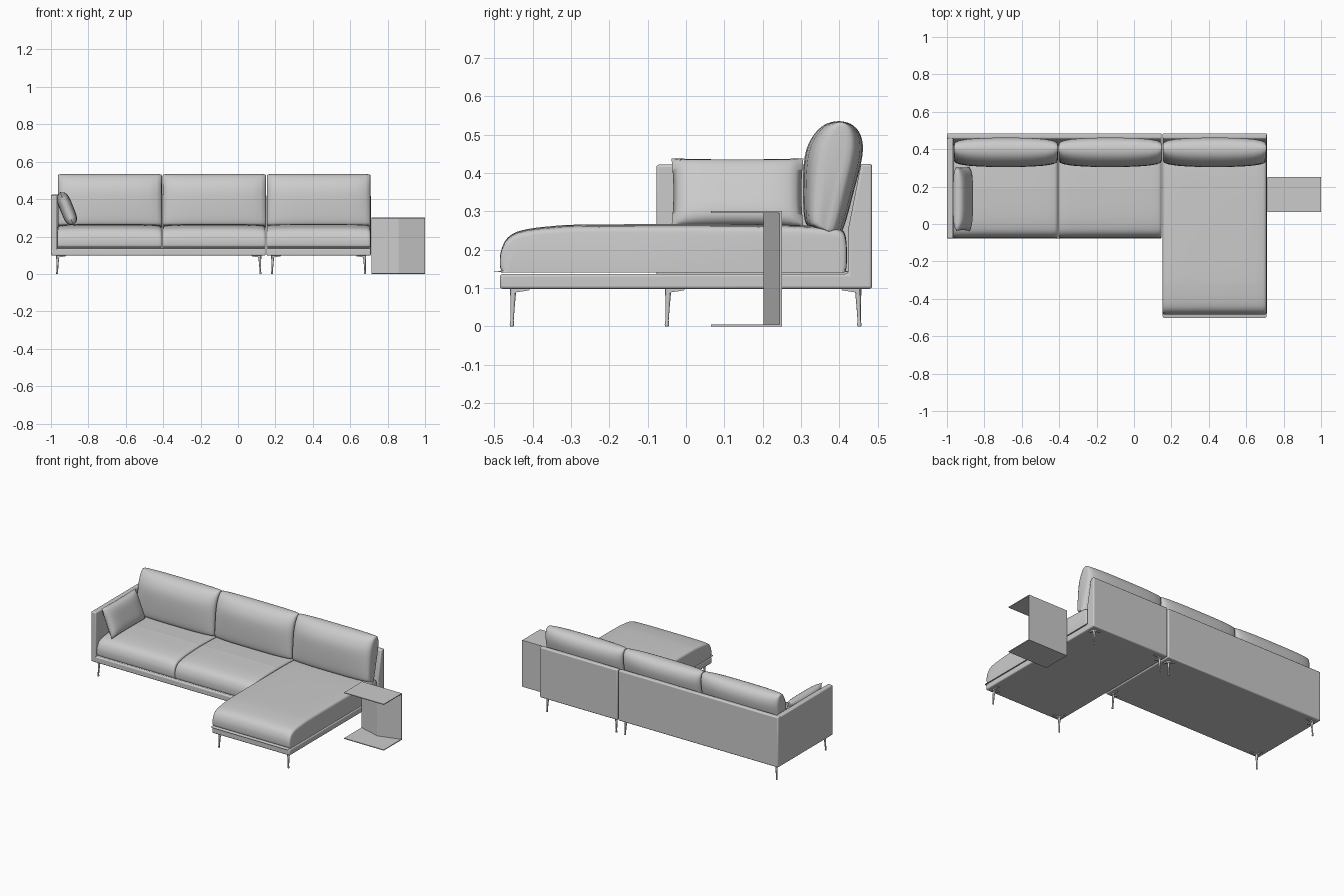
import bpy, bmesh, math
from mathutils import Vector, Matrix

if "Cube" in bpy.data.objects:
    bpy.data.objects.remove(bpy.data.objects["Cube"])


def material(name, c):
    m = bpy.data.materials.new(name)
    m.diffuse_color = (*c, 1)
    m.use_nodes = True
    m.node_tree.nodes["Principled BSDF"].inputs["Base Color"].default_value = m.diffuse_color
    return m


FABRIC = material("light_grey", (0.6, 0.6, 0.6))


def finish(bm, name, bevel=0, angle=40):
    bmesh.ops.recalc_face_normals(bm, faces=bm.faces)
    me = bpy.data.meshes.new(name)
    bm.to_mesh(me)
    bm.free()
    me.materials.append(FABRIC)
    ob = bpy.data.objects.new(name, me)
    bpy.context.collection.objects.link(ob)
    if bevel:
        mod = ob.modifiers.new("soft_edges", 'BEVEL')
        mod.width, mod.segments, mod.limit_method = bevel, 3, 'ANGLE'
    bpy.ops.object.select_all(action='DESELECT')
    ob.select_set(True)
    bpy.context.view_layer.objects.active = ob
    bpy.ops.object.shade_smooth_by_angle(angle=math.radians(angle))
    return ob


def bridge(bm, rings):
    """Skin closed rings of points and cap both ends."""
    vs = [[bm.verts.new(p) for p in r] for r in rings]
    n = len(vs[0])
    for a, b in zip(vs, vs[1:]):
        for i in range(n):
            bm.faces.new((a[i], a[(i + 1) % n], b[(i + 1) % n], b[i]))
    bm.faces.new(vs[0])
    bm.faces.new(vs[-1])


def smooth_loop(pts, steps=4):
    """Closed Catmull-Rom curve through the points."""
    out, n = [], len(pts)
    for i in range(n):
        a, b, c, d = (Vector(pts[(i + k) % n]) for k in (-1, 0, 1, 2))
        for s in range(steps):
            t = s / steps
            out.append(0.5 * (2 * b + (c - a) * t + (2 * a - 5 * b + 4 * c - d) * t * t
                              + (3 * b - a - 3 * c + d) * t ** 3))
    return out


def cushion(name, profile, x0, x1, rings, centre, lean=0):
    """Side profile lofted along x; rings hold (u, depth scale, height scale)."""
    bm = bmesh.new()
    loop = smooth_loop(profile)
    cy, cz = centre
    full = [(-u, sy, sz) for u, sy, sz in rings] + [r for r in reversed(rings) if r[0] > 0]
    out = []
    for u, sy, sz in full:
        x = (x0 + x1) / 2 + u * (x1 - x0) / 2
        ring = []
        for y, z in loop:
            mid = cy + lean * (z - cz)
            ring.append((x, mid + (y - mid) * sy, cz + (z - cz) * sz))
        out.append(ring)
    bridge(bm, out)
    return finish(bm, name, angle=60)


def extrude_x(name, profile, x0, x1, bevel):
    bm = bmesh.new()
    bridge(bm, [[(x, y, z) for y, z in profile] for x in (x0, x1)])
    return finish(bm, name, bevel)


def box(name, lo, hi, bevel=0):
    return extrude_x(name, [(lo[1], lo[2]), (hi[1], lo[2]), (hi[1], hi[2]), (lo[1], hi[2])],
                     lo[0], hi[0], bevel)


# Frames: base platform and leaning back in one profile, plus the left arm
def frame(name, x0, x1, front):
    extrude_x(name, [(front, 0.098), (0.485, 0.098), (0.485, 0.424), (0.456, 0.424),
                     (0.422, 0.25), (0.422, 0.137), (front, 0.137)], x0, x1, 0.007)


frame("sofa_frame", -1.0, 0.148, -0.077)
frame("chaise_frame", 0.153, 0.71, -0.485)
box("arm", (-1.0, -0.077, 0.098), (-0.966, 0.48, 0.422), 0.007)


# Seat cushions: rounded front, gently crowned top
def seat(name, x0, x1, f):
    prof = [(f, 0.165), (f + 0.004, 0.146), (f + 0.018, 0.141), (0.0 if f < -0.2 else 0.15, 0.141),
            (0.40, 0.141), (0.415, 0.146), (0.419, 0.165), (0.417, 0.23), (0.40, 0.255),
            (0.34, 0.262), (0.2, 0.266), (f + 0.25, 0.266), (f + 0.13, 0.261),
            (f + 0.055, 0.25), (f + 0.02, 0.231), (f + 0.003, 0.198)]
    k = 0.46 / (0.42 - f)
    rings = [(1, 1 - 0.04 * k, 0.84), (0.992, 1 - 0.014 * k, 0.9), (0.975, 1 - 0.004 * k, 0.94),
             (0.93, 1, 0.965), (0.8, 1, 0.985), (0.5, 1, 1), (0, 1, 1)]
    cushion(name, prof, x0, x1, rings, ((f + 0.42) / 2, 0.141))


seat("seat_left", -0.965, -0.408, -0.075)
seat("seat_middle", -0.404, 0.147, -0.075)
seat("seat_chaise", 0.153, 0.708, -0.485)

# Back cushions: plump leaning pillows
back = [(0.31, 0.275), (0.33, 0.258), (0.365, 0.249), (0.395, 0.243), (0.412, 0.26),
        (0.437, 0.35), (0.459, 0.44), (0.458, 0.49), (0.437, 0.523), (0.40, 0.535),
        (0.36, 0.525), (0.328, 0.492), (0.309, 0.44), (0.305, 0.35)]
plump = [(1, 0.3, 0.93), (0.994, 0.5, 0.965), (0.97, 0.64, 0.985), (0.9, 0.77, 0.99),
         (0.75, 0.89, 0.995), (0.5, 0.97, 1), (0.25, 1, 1), (0, 1, 1)]
for label, x0, x1 in (("left", -0.962, -0.407), ("middle", -0.403, 0.15), ("right", 0.154, 0.708)):
    cushion("back_cushion_" + label, back, x0, x1, plump, (0.381, 0.39), 0.2)

# Throw pillow leaning on the arm
bm = bmesh.new()
bmesh.ops.create_grid(bm, x_segments=20, y_segments=20, size=1)
top = list(bm.faces)
dup = bmesh.ops.duplicate(bm, geom=bm.verts[:] + bm.edges[:] + top)
lower = {v for v in dup["geom"] if isinstance(v, bmesh.types.BMVert)}
for v in bm.verts:
    u, w = v.co.x, v.co.y
    puff = max(0, (1 - u ** 4) * (1 - w ** 4)) ** 0.5
    v.co = (u * 0.172 * (1 - 0.03 * (1 - w * w) * u * u), w * 0.096 * (1 - 0.03 * (1 - u * u) * w * w),
            0.036 * puff * (-1 if v in lower else 1))
bmesh.ops.remove_doubles(bm, verts=bm.verts, dist=0.0003)
tilt = math.radians(22)
up = Vector((-math.sin(tilt), 0, math.cos(tilt)))
side = Vector((0, 1, 0))
rot = Matrix((side, up, side.cross(up))).transposed().to_4x4()
bmesh.ops.transform(bm, matrix=Matrix.Translation((-0.915, 0.134, 0.349)) @ rot, verts=bm.verts)
finish(bm, "throw_pillow", angle=80)


# Legs: slim tapered posts with a corner bracket pointing inwards
def leg(name, x, y, dx, dy):
    bm = bmesh.new()
    rings = []
    for z, r in ((0, 0.0045), (0.004, 0.0058), (0.010, 0.005), (0.016, 0.0042), (0.05, 0.0055),
                 (0.085, 0.0072), (0.1, 0.0085)):
        s = z * 0.04
        rings.append([(x + dx * s + r * math.cos(a * math.pi / 6),
                       y + dy * s + r * math.sin(a * math.pi / 6), z) for a in range(12)])
    bridge(bm, rings)
    for ax, ay in ((dx, 0), (0, dy)):
        px, py = 0.005 * abs(ay), 0.005 * abs(ax)
        prof = [(0, 0.1), (0.048, 0.1), (0.045, 0.094), (0.012, 0.089), (0, 0.08)]
        bridge(bm, [[(x + ax * d + px * s, y + ay * d + py * s, z) for d, z in prof] for s in (-1, 1)])
    finish(bm, name)


for label, xs, ys in (("sofa", (-0.967, 0.12), (-0.05, 0.452)), ("chaise", (0.182, 0.68), (-0.454, 0.452))):
    for i, x in enumerate(xs):
        for j, y in enumerate(ys):
            leg(f"{label}_leg_{i}{j}", x, y, 1 - 2 * i, 1 - 2 * j)

# Side table: two thin plates joined by a wedge-shaped upright
box("table_top", (0.715, 0.065, 0.296), (1.0, 0.25, 0.301))
box("table_foot", (0.715, 0.065, 0), (1.0, 0.25, 0.005))
bm = bmesh.new()
wedge = [(0.715, 0.25), (1.0, 0.25), (1.0, 0.244), (0.857, 0.202), (0.715, 0.244)]
bridge(bm, [[(x, y, z) for x, y in wedge] for z in (0.004, 0.297)])
finish(bm, "table_upright", angle=10)
